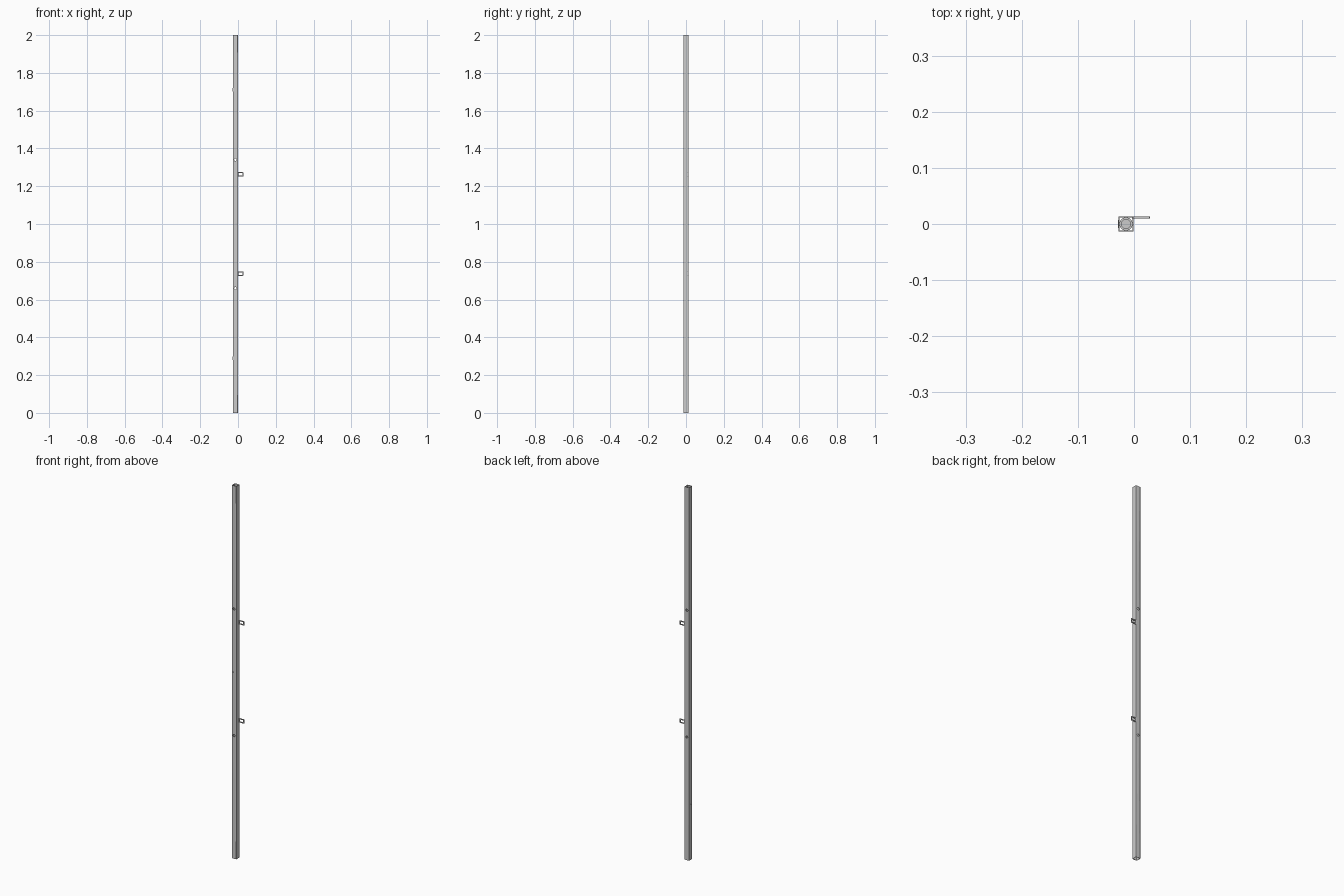
import bpy, bmesh, math
from mathutils import Matrix, Vector

if "Cube" in bpy.data.objects:
    bpy.data.objects.remove(bpy.data.objects["Cube"])

CX, HALF, WALL, H = -0.0142, 0.0134, 0.0016, 2.0


def finish(name, bm):
    bmesh.ops.recalc_face_normals(bm, faces=bm.faces)
    me = bpy.data.meshes.new(name)
    bm.to_mesh(me)
    bm.free()
    ob = bpy.data.objects.new(name, me)
    bpy.context.collection.objects.link(ob)
    return ob


def rounded_rect(cx, cy, hx, hy, r, seg=4):
    pts = []
    for q, (sx, sy) in enumerate(((1, 1), (-1, 1), (-1, -1), (1, -1))):
        for i in range(seg + 1):
            a = math.pi / 2 * (q + i / seg)
            pts.append((cx + sx * (hx - r) + r * math.cos(a),
                        cy + sy * (hy - r) + r * math.sin(a)))
    return pts


def ring_prism(name, outer, inner, a, b, to3d):
    """Hollow prism between two matching outlines, from depth a to b."""
    bm = bmesh.new()
    loops = [[bm.verts.new(to3d(u, v, d)) for u, v in o]
             for o, d in ((outer, a), (outer, b), (inner, b), (inner, a))]
    n = len(outer)
    for k in range(4):
        p, q = loops[k], loops[(k + 1) % 4]
        for i in range(n):
            j = (i + 1) % n
            bm.faces.new((p[i], p[j], q[j], q[i]))
    return finish(name, bm)


def circle(cx, cy, r, n=32):
    return [(cx + r * math.cos(2 * math.pi * i / n),
             cy + r * math.sin(2 * math.pi * i / n)) for i in range(n)]


def cylinder(name, centre, r, depth, rot=None):
    bm = bmesh.new()
    m = Matrix.Translation(Vector(centre)) @ (rot or Matrix())
    bmesh.ops.create_cone(bm, cap_ends=True, segments=24, radius1=r,
                          radius2=r, depth=depth, matrix=m)
    return finish(name, bm)


def box(name, centre, size):
    bm = bmesh.new()
    bmesh.ops.create_cube(bm, size=1, matrix=Matrix.Translation(Vector(centre))
                          @ Matrix.Diagonal((*size, 1)))
    return finish(name, bm)


def upright(u, v, d):
    return (u, v, d)


def facing(u, v, d):
    return (u, d, v)


# hollow square post
post = ring_prism("post", rounded_rect(CX, 0, HALF, HALF, 0.0015),
                  rounded_rect(CX, 0, HALF - WALL, HALF - WALL, 0.0006),
                  0, H, upright)

# screw holes: two go through front and back, the middle one only the front
rot_y = Matrix.Rotation(math.pi / 2, 4, 'X')
for z, y, depth in ((1.34, 0, 0.06), (0.66, 0, 0.06), (1.0, -0.0134, 0.01)):
    cutter = cylinder("hole_cutter", (CX, y, z), 0.006, depth, rot_y)
    cutter.hide_render = True
    cutter.hide_viewport = True
    cutter.display_type = 'WIRE'
    mod = post.modifiers.new("hole", 'BOOLEAN')
    mod.operation = 'DIFFERENCE'
    mod.solver = 'EXACT'
    mod.object = cutter

# round insert inside the middle of the post
ring_prism("insert_ring", circle(CX, 0, HALF - WALL), circle(CX, 0, 0.008),
           0.99, 1.01, upright)
cylinder("insert_core", (CX, 0, 1.0), 0.008, 0.014)

# mirrored pairs about mid height: side loops and side studs
for side, label in ((1, "upper"), (-1, "lower")):
    z = 1 + side * 0.263
    ring_prism(label + "_loop", rounded_rect(0.0125, z, 0.0158, 0.011, 0.002),
               rounded_rect(0.0125, z, 0.0108, 0.006, 0.001),
               0.0102, 0.0136, facing)
    box(label + "_stud", (-0.0278, 0, 1 + side * 0.711), (0.0016, 0.014, 0.018))

for ob in bpy.context.collection.objects:
    if ob.type == 'MESH':
        ob.select_set(not ob.hide_render)
bpy.context.view_layer.objects.active = post
bpy.ops.object.shade_smooth_by_angle(angle=math.radians(30))
